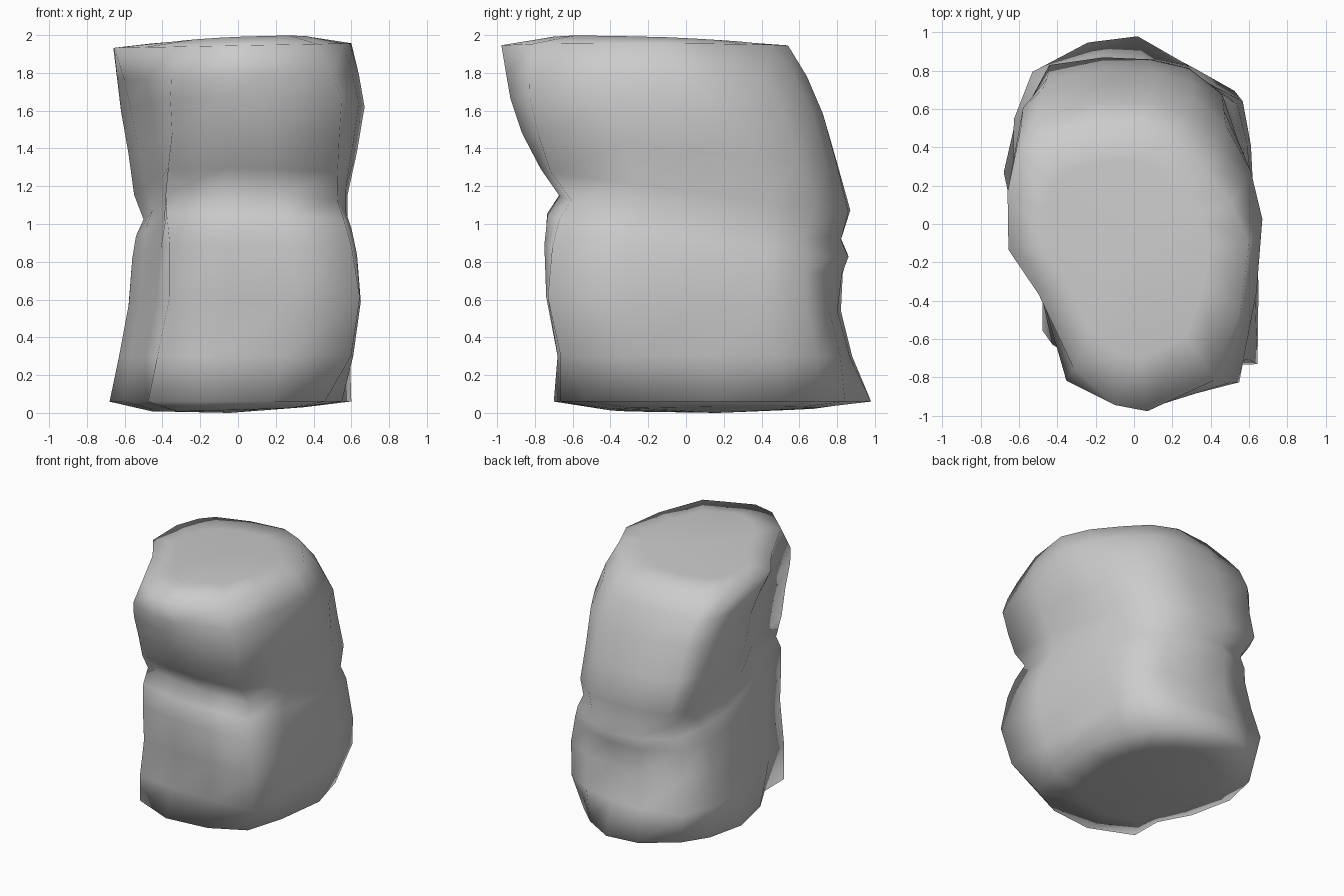
import bpy, bmesh

if "Cube" in bpy.data.objects:
    bpy.data.objects.remove(bpy.data.objects["Cube"])

# Plan outlines (counter-clockwise from the front left corner)
LOWER = [(-.41, -.68), (-.1, -.73), (.25, -.74), (.6, -.71), (.62, -.3), (.61, .1), (.58, .45), (.53, .68),
         (.32, .81), (.06, .87), (-.2, .88), (-.51, .78), (-.61, .53), (-.62, .2), (-.56, -.13), (-.47, -.4)]
UPPER = [(-.37, -.86), (-.1, -.97), (.1, -.975), (.5, -.88), (.59, -.45), (.62, -.1), (.56, .13), (.43, .35),
         (.26, .49), (.06, .54), (-.22, .54), (-.52, .52), (-.62, .43), (-.66, .2), (-.61, -.13), (-.5, -.4)]

# Levels: height at y=0, slope along y, x min/max, y min/max, blend to upper outline,
# corner rounding, outward shift of the front left corner
LEVELS = [
    (.06, 0, -.68, .60, -.70, .98, 0, .22, .06),
    (.30, 0, -.63, .61, -.68, .88, 0, -.03, 0),
    (.58, -.05, -.58, .65, -.74, .82, 0, -.05, -.02),
    (.82, -.10, -.56, .63, -.75, .83, 0, .03, .01),
    (.95, -.14, -.54, .61, -.735, .86, .1, .06, .05),
    (1.05, -.16, -.50, .58, -.67, .82, .3, .04, .09),
    (1.19, -.14, -.55, .58, -.77, .87, .6, -.04, .05),
    (1.40, -.10, -.58, .63, -.87, .80, .8, 0, .03),
    (1.62, -.05, -.62, .67, -.93, .725, 1, 0, .03),
    (1.78, 0, -.64, .64, -.95, .64, 1, .05, 0),
    (1.945, 0, -.66, .60, -.98, .54, 1, .16, -.07),
]


def fit(values, lo, hi):
    a, b = min(values), max(values)
    return [lo + (v - a) / (b - a) * (hi - lo) for v in values]


def section(level):
    z, slope, x0, x1, y0, y1, t, rounding, corner = level
    us = fit([a[0] * (1 - t) + b[0] * t for a, b in zip(LOWER, UPPER)], -1, 1)
    vs = fit([a[1] * (1 - t) + b[1] * t for a, b in zip(LOWER, UPPER)], -1, 1)
    ks = [1 - rounding * min(abs(u), abs(v)) for u, v in zip(us, vs)]
    xs = fit([u * k for u, k in zip(us, ks)], x0, x1)
    ys = fit([v * k for v, k in zip(vs, ks)], y0, y1)
    xs[0] -= corner
    if corner < 0:
        ys[0] -= corner
        for i in (1, -1):
            xs[i] -= corner / 2
            ys[i] -= corner / 2
    return [(x, y, z + slope * (y + .3 * x) + .01 * z * x) for x, y in zip(xs, ys)]


def inset(ring, scale, z, sx, sy):
    cx = sum(p[0] for p in ring) / len(ring)
    cy = sum(p[1] for p in ring) / len(ring)
    pts = [(cx + (x - cx) * scale, cy + (y - cy) * scale) for x, y, _ in ring]
    return [(x, y, min(2, max(0, z + sx * x + sy * y))) for x, y in pts]


# Boulder body: lofted sections with gently domed ends
rings = [section(level) for level in LEVELS]
rings.insert(0, inset(rings[0], .65, .02, .03, .01))
rings.append(inset(rings[-1], .68, 1.97, .04, -.03))

bm = bmesh.new()
loops = [[bm.verts.new(p) for p in ring] for ring in rings]
n = len(LOWER)
for a, b in zip(loops, loops[1:]):
    for i in range(n):
        j = (i + 1) % n
        bm.faces.new((a[i], a[j], b[j], b[i]))
for loop, z in ((loops[0], 0), (loops[-1], 1.975)):
    centre = bm.verts.new((sum(v.co.x for v in loop) / n, sum(v.co.y for v in loop) / n, z))
    for i in range(n):
        bm.faces.new((loop[i], loop[(i + 1) % n], centre))
bmesh.ops.recalc_face_normals(bm, faces=bm.faces[:])
for f in bm.faces:
    f.smooth = True

mesh = bpy.data.meshes.new("boulder")
bm.to_mesh(mesh)
bm.free()
bpy.context.collection.objects.link(bpy.data.objects.new("boulder", mesh))
